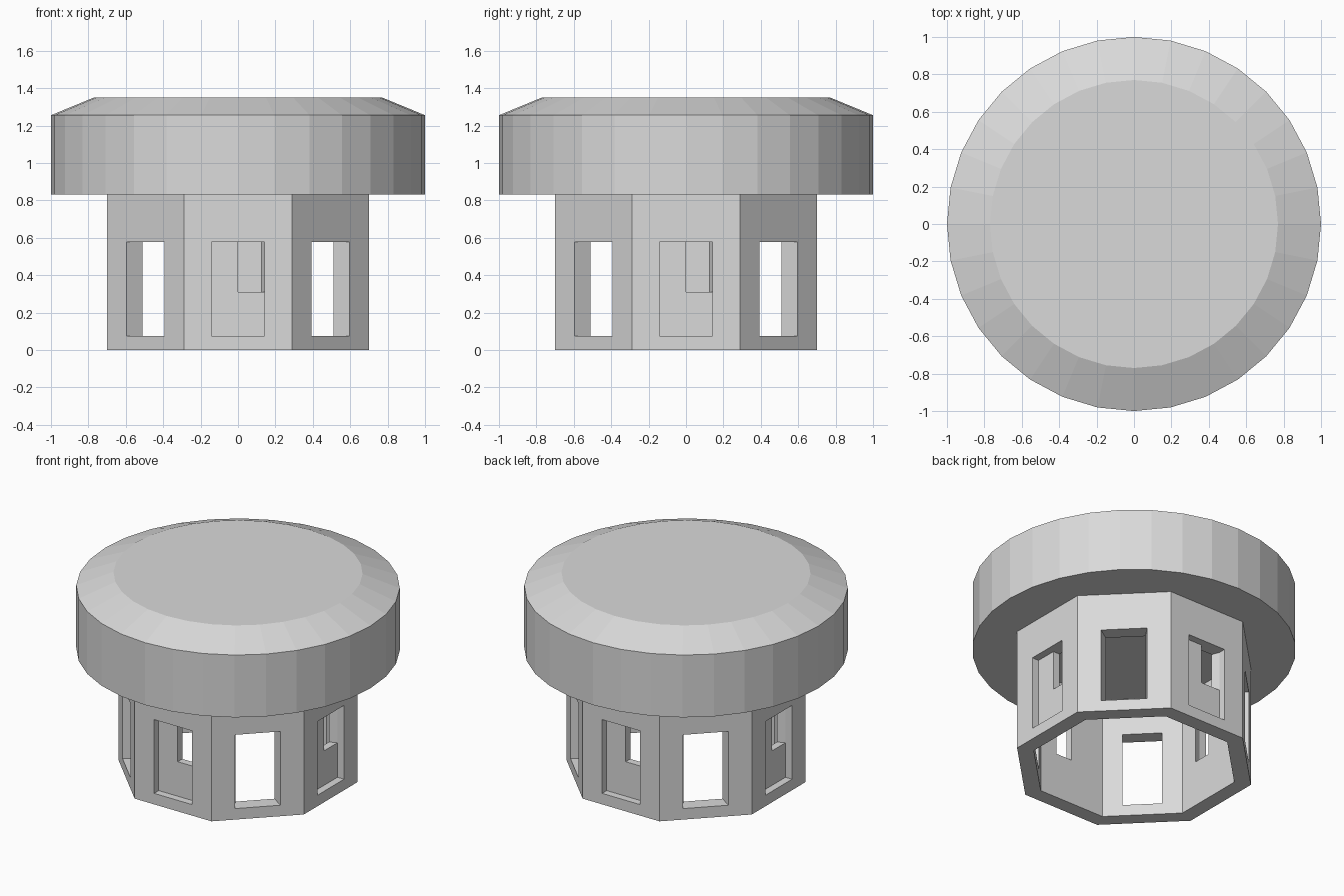
import bpy, bmesh, math
from mathutils import Vector

if "Cube" in bpy.data.objects:
    bpy.data.objects.remove(bpy.data.objects["Cube"])

grey = bpy.data.materials.new("plain grey")
grey.diffuse_color = (0.7, 0.7, 0.7, 1)
grey.use_nodes = True
grey.node_tree.nodes["Principled BSDF"].inputs["Base Color"].default_value = grey.diffuse_color


def finish(bm, name):
    mesh = bpy.data.meshes.new(name)
    bm.to_mesh(mesh)
    bm.free()
    obj = bpy.data.objects.new(name, mesh)
    bpy.context.collection.objects.link(obj)
    mesh.materials.append(grey)
    return obj


# Round cap: 32-sided drum with a sloped rim
bm = bmesh.new()
N = 32
rings = []
for r, z in [(1.0, 0.83), (1.0, 1.255), (0.77, 1.35)]:
    rings.append([bm.verts.new((r * math.cos(2 * math.pi * i / N),
                                r * math.sin(2 * math.pi * i / N), z)) for i in range(N)])
for lo, hi in zip(rings, rings[1:]):
    for i in range(N):
        j = (i + 1) % N
        bm.faces.new((lo[i], lo[j], hi[j], hi[i]))
bm.faces.new(rings[0][::-1])
bm.faces.new(rings[-1])
finish(bm, "cap")

# Octagonal hollow body: each wall is a small grid of blocks with window gaps
R = [0.70, 0.65, 0.60]                  # outer face, panel face, inner face
Z = [0, 0.075, 0.31, 0.578, 0.83]
WIN = 0.143                             # half width of a window
TAN = math.tan(math.pi / 8)


def solid(i, k, m, panelled):
    if not (0 <= i < 4 and 0 <= k < 4 and 0 <= m < 2):
        return False
    if i in (0, 3) or k in (0, 3):
        return True
    # recessed panel with its upper right quarter open
    return panelled and m == 1 and not (i == 2 and k == 2)


def point(i, k, m, a, panelled):
    r = R[m]
    w = WIN if (panelled and m == 1) else WIN * r / R[0]
    u = [-r * TAN, -w, 0, w, r * TAN][i]
    return Vector((math.sin(a) * r + math.cos(a) * u,
                   -math.cos(a) * r + math.sin(a) * u, Z[k]))


bm = bmesh.new()
for side in range(8):
    a = side * math.pi / 4
    panelled = side % 2 == 0
    for i in range(4):
        for k in range(4):
            for m in range(2):
                if not solid(i, k, m, panelled):
                    continue
                P = {(x, y, z): point(i + x, k + y, m + z, a, panelled)
                     for x in (0, 1) for y in (0, 1) for z in (0, 1)}
                mid = sum(P.values(), Vector()) / 8
                for axis in range(3):
                    for end in (0, 1):
                        nb = [i, k, m]
                        nb[axis] += 1 if end else -1
                        # skip inner joints, corner joints and the top under the cap
                        if solid(*nb, panelled) or nb[0] in (-1, 4) or nb[1] == 4:
                            continue
                        corners = []
                        for s, t in ((0, 0), (1, 0), (1, 1), (0, 1)):
                            key = [s, t]
                            key.insert(axis, end)
                            corners.append(P[tuple(key)])
                        f = bm.faces.new([bm.verts.new(c) for c in corners])
                        f.normal_update()
                        if f.normal.dot(f.calc_center_median() - mid) < 0:
                            f.normal_flip()
bmesh.ops.remove_doubles(bm, verts=bm.verts[:], dist=1e-4)
finish(bm, "octagon_body")
